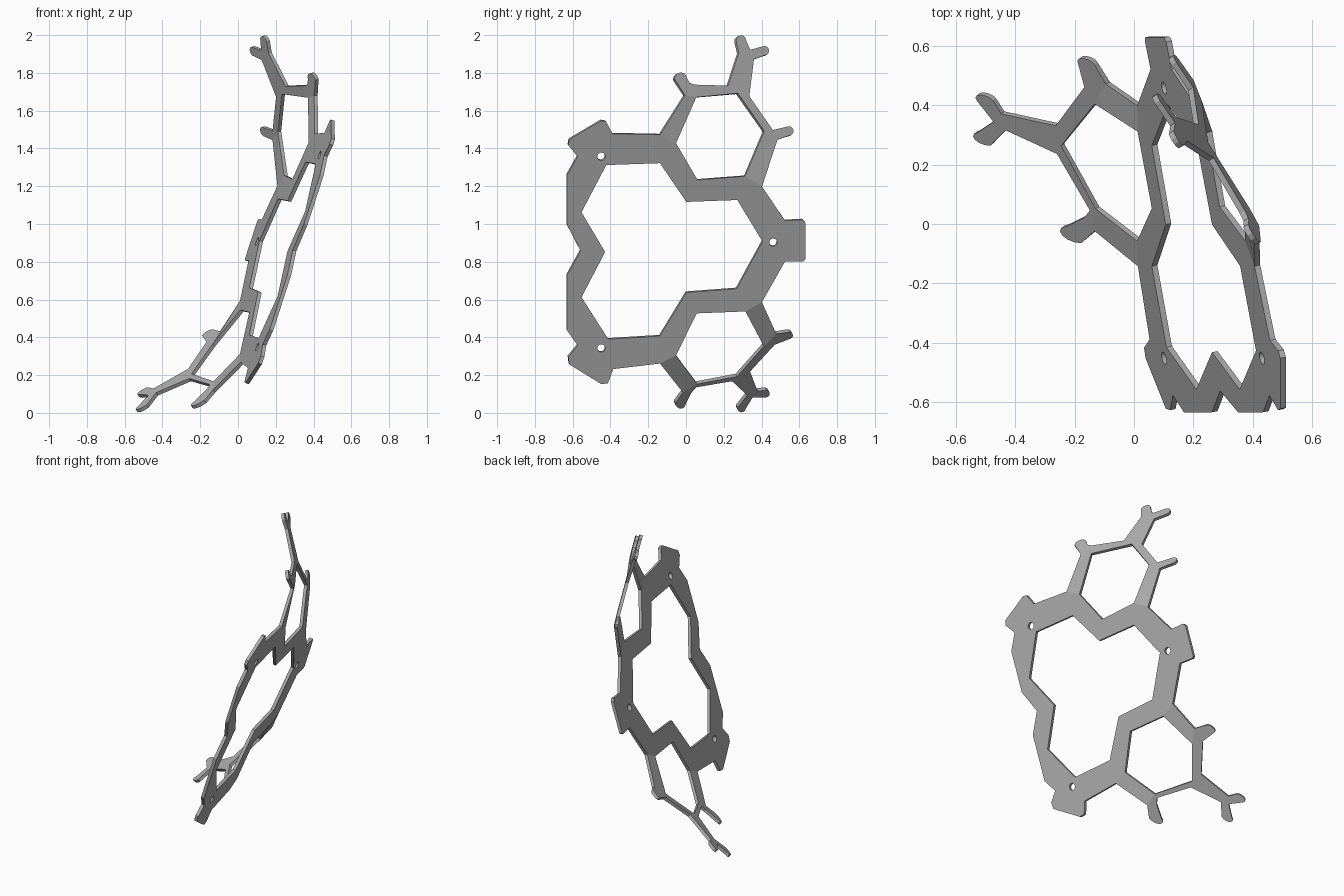
import bpy
import bmesh
from math import cos, sin, pi
from mathutils import Vector

if "Cube" in bpy.data.objects:
    bpy.data.objects.remove(bpy.data.objects["Cube"], do_unlink=True)

THICKNESS = 0.02

# Each flat panel is a plane: x = offset + slope_y * y + slope_z * z
MAIN = (-.092, -.2, .325)
UPPER = (.932, -.6, -.313)
LOWER = (-.308, -.824, 1.438)


def place(point, plane):
    """Lift a (y, z) outline point onto a sloping plane."""
    y, z = point
    offset, slope_y, slope_z = plane
    return Vector((offset + slope_y * y + slope_z * z, y, z))


def rounded_end(start, end, side, steps=6):
    """Half-round finger tip running from one side of the finger to the other."""
    a, b = Vector(start), Vector(end)
    middle, half = (a + b) / 2, (b - a) / 2
    bulge = Vector((-half.y, half.x)) * side
    return [tuple(middle - half * cos(pi * i / steps) + bulge * sin(pi * i / steps))
            for i in range(steps + 1)]


def circle(centre, radius, steps=16):
    """Round screw hole outline."""
    return [(centre[0] + radius * cos(2 * pi * i / steps),
             centre[1] + radius * sin(2 * pi * i / steps)) for i in range(steps)]


def add_panel(target, loops, plane):
    """Fill an outline with its holes, flat, then lift it onto its plane."""
    flat = bmesh.new()
    edges = []
    for loop in loops:
        verts = [flat.verts.new((0, y, z)) for y, z in loop]
        edges += [flat.edges.new((verts[i - 1], verts[i])) for i in range(len(verts))]
    bmesh.ops.triangle_fill(flat, edges=edges, use_beauty=True, normal=(1, 0, 0))
    copies = {v: target.verts.new(place((v.co.y, v.co.z), plane)) for v in flat.verts}
    for face in flat.faces:
        target.faces.new([copies[v] for v in face.verts])
    flat.free()


def add_strut(target, fold, end, plane):
    """Bent strip that joins a fold edge of the main frame to a panel end."""
    corners = [place(p, MAIN) for p in fold] + [place(p, plane) for p in reversed(end)]
    target.faces.new([target.verts.new(c) for c in corners])


# Fold edges (outer point, inner point) where the frame meets the ring panels
upper_left_fold = [(-.14, 1.475), (-.055, 1.43)]
upper_right_fold = [(.4, 1.2), (.31, 1.255)]
lower_left_fold = [(-.14, .265), (-.055, .308)]
lower_right_fold = [(.4, .59), (.313, .541)]

# Main frame outline, starting at the upper corner tab
left_side = [
    (-.39, 1.48), (-.425, 1.545), (-.45, 1.55), (-.62, 1.45), (-.625, 1.42),
    (-.576, 1.36), (-.632, 1.26), (-.632, 1), (-.56, .86), (-.632, .73),
    (-.632, .44), (-.576, .36), (-.625, .3), (-.62, .26), (-.45, .155),
    (-.415, .16), (-.387, .235)]
right_tab = [(.523, .805), (.62, .805), (.63, .815), (.63, 1.01), (.615, 1.025), (.523, 1.02)]
frame_outline = (
    left_side + lower_left_fold + [(.055, .53)] + lower_right_fold[::-1]
    + right_tab + upper_right_fold + [(.06, 1.235)] + upper_left_fold[::-1])

frame_opening = [
    (-.424, 1.315), (-.14, 1.325), (0, 1.12), (.27, 1.13), (.403, .91), (.266, .66),
    (0, .64), (-.14, .41), (-.413, .393), (-.555, .615), (-.43, .855), (-.555, 1.065)]

screw_holes = [circle(c, .021) for c in ((-.45, 1.36), (-.45, .345), (.46, .905))]

# Upper ring panel: short finger, forked arm, short finger, then the inner edge
upper_left_end = [(-.01, 1.68), (.05, 1.67)]
upper_right_end = [(.48, 1.445), (.41, 1.49)]
upper_outline = (
    upper_left_end[:1]
    + rounded_end((-.065, 1.765), (0, 1.77), 1)
    + [(.015, 1.745), (.04, 1.735), (.218, 1.73), (.275, 1.905)]
    + rounded_end((.26, 1.97), (.313, 1.97), 1)
    + [(.335, 1.92)]
    + rounded_end((.41, 1.94), (.41, 1.89), 1)
    + [(.355, 1.87), (.33, 1.675), (.455, 1.495)]
    + rounded_end((.54, 1.515), (.54, 1.465), 1)
    + upper_right_end + [(.27, 1.69)] + upper_left_end[1:])

# Lower ring panel, laid out the same way
lower_left_end = [(-.02, .115), (.055, .16)]
lower_right_end = [(.475, .425), (.408, .36)]
lower_outline = (
    lower_left_end[:1]
    + rounded_end((-.06, .06), (-.005, .055), -1)
    + [(.025, .115), (.05, .143), (.24, .175), (.32, .1)]
    + rounded_end((.268, .035), (.312, .03), -1)
    + [(.348, .088)]
    + rounded_end((.42, .09), (.42, .128), -1)
    + [(.375, .122), (.335, .226), (.465, .368)]
    + rounded_end((.548, .4), (.54, .435), -1)
    + lower_right_end + [(.267, .2)] + lower_left_end[1:])

# Join the frame, both panels and the four bent struts into one sheet
sheet = bmesh.new()
add_panel(sheet, [frame_outline, frame_opening] + screw_holes, MAIN)
add_panel(sheet, [upper_outline], UPPER)
add_panel(sheet, [lower_outline], LOWER)
add_strut(sheet, upper_left_fold, upper_left_end, UPPER)
add_strut(sheet, upper_right_fold, upper_right_end, UPPER)
add_strut(sheet, lower_left_fold, lower_left_end, LOWER)
add_strut(sheet, lower_right_fold, lower_right_end, LOWER)
bmesh.ops.remove_doubles(sheet, verts=sheet.verts[:], dist=.0005)
bmesh.ops.recalc_face_normals(sheet, faces=sheet.faces[:])

mesh = bpy.data.meshes.new("folded_frame_plate")
sheet.to_mesh(mesh)
sheet.free()
plate = bpy.data.objects.new("folded_frame_plate", mesh)
bpy.context.collection.objects.link(plate)

# Give the sheet its thickness
solid = plate.modifiers.new("thickness", "SOLIDIFY")
solid.thickness = THICKNESS
solid.offset = 0
solid.use_even_offset = True

# Plain grey material
grey = bpy.data.materials.new("plain_grey")
grey.use_nodes = True
colour = (.42, .42, .42, 1)
grey.diffuse_color = colour
grey.node_tree.nodes["Principled BSDF"].inputs["Base Color"].default_value = colour
mesh.materials.append(grey)
